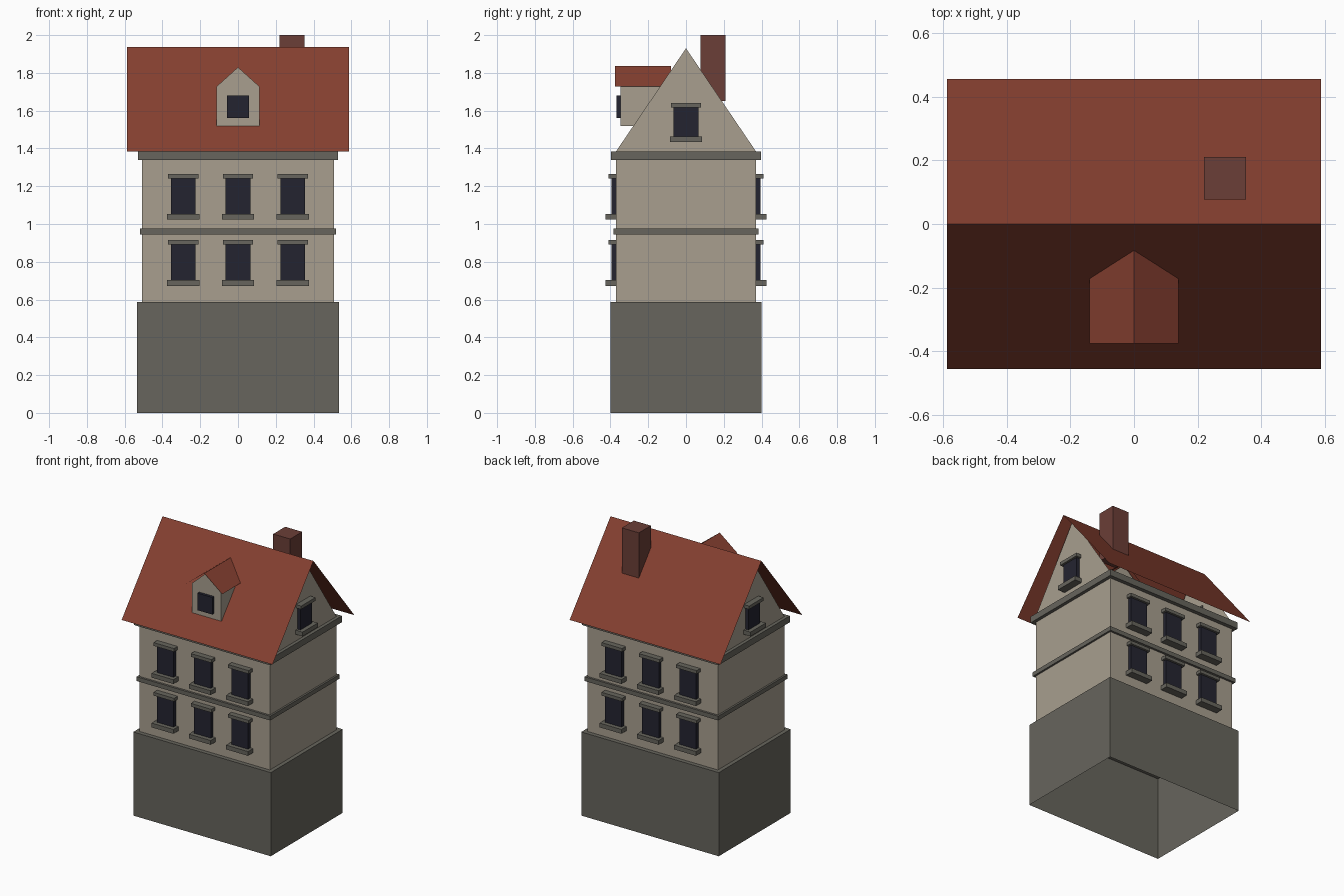
import bpy
from mathutils import Matrix

cube = bpy.data.objects.get("Cube")
if cube:
    bpy.data.objects.remove(cube, do_unlink=True)


def material(name, hex_code):
    srgb = [int(hex_code[i:i + 2], 16) / 255 for i in (0, 2, 4)]
    color = [c / 12.92 if c < 0.04 else ((c + 0.055) / 1.055) ** 2.4 for c in srgb] + [1]
    mat = bpy.data.materials.new(name)
    mat.use_nodes = True
    mat.diffuse_color = color
    mat.node_tree.nodes["Principled BSDF"].inputs["Base Color"].default_value = color
    return mat


PLASTER = material("beige plaster", "a89f8f")
STONE = material("grey stone", "67655d")
TILE = material("red roof tile", "853f30")
BRICK = material("dark chimney brick", "6b3e37")
GLASS = material("dark window glass", "242430")


def mesh(name, verts, faces, mat):
    data = bpy.data.meshes.new(name)
    data.from_pydata(verts, [], faces)
    data.materials.append(mat)
    obj = bpy.data.objects.new(name, data)
    bpy.context.collection.objects.link(obj)
    return obj


def box(name, x, y, z, mat, open_bottom=False):
    """Box from (min, max) ranges."""
    verts = [(i, j, k) for k in z for j in y for i in x]
    faces = [(4, 5, 7, 6), (0, 1, 5, 4), (1, 3, 7, 5), (3, 2, 6, 7), (2, 0, 4, 6)]
    if not open_bottom:
        faces.append((0, 2, 3, 1))
    return mesh(name, verts, faces, mat)


def slab(name, half_x, half_y, z, mat, **options):
    return box(name, (-half_x, half_x), (-half_y, half_y), z, mat, **options)


def window(name, z, height, place):
    """Glass, lintel and sill on a wall facing -y at y = 0, moved by a matrix."""
    top = z + height
    parts = [
        ("glass", 0.065, 0.025, (z, top), GLASS),
        ("lintel", 0.08, 0.04, (top - 0.003, top + 0.02), STONE),
        ("sill", 0.085, 0.055, (z - 0.027, z + 0.003), STONE),
    ]
    for part, half, depth, heights, mat in parts:
        obj = box(f"{name}_{part}", (-half, half), (-depth, 0.01), heights, mat)
        obj.data.transform(place)


# Storeys and mouldings
slab("stone_base", 0.535, 0.4, (0, 0.588), STONE, open_bottom=True)
slab("walls", 0.507, 0.37, (0.588, 1.36), PLASTER)
slab("floor_band", 0.52, 0.385, (0.945, 0.975), STONE)
slab("cornice", 0.53, 0.397, (1.34, 1.385), STONE)

# Front and back windows
for side, turn in (("front", 0), ("back", 3.14159265)):
    spin = Matrix.Rotation(turn, 4, "Z")
    for floor, z in (("lower", 0.7), ("upper", 1.05)):
        for column in (-1, 0, 1):
            place = spin @ Matrix.Translation((column * 0.29, -0.37, 0))
            window(f"{side}_{floor}_window_{column + 2}", z, 0.195, place)

# Gables with attic windows
for side, s in (("left", 1), ("right", -1)):
    x = s * 0.507
    mesh(f"{side}_gable", [(x, -s * 0.37, 1.385), (x, s * 0.37, 1.385), (x, 0, 1.93)],
         [(0, 1, 2)], PLASTER)
    spin = Matrix.Rotation(s * 1.57079633, 4, "Z")
    window(f"{side}_attic_window", 1.46, 0.16, spin @ Matrix.Translation((0, -0.507, 0)))

# Thin main roof, one sheet per slope
for side, s in (("front", -1), ("back", 1)):
    mesh(f"{side}_roof", [(s * 0.587, s * 0.455, 1.383), (-s * 0.587, s * 0.455, 1.383),
                          (-s * 0.587, 0, 1.938), (s * 0.587, 0, 1.938)],
         [(0, 1, 2, 3)], TILE)

# Dormer body, roof and window
profile = [(-0.113, 1.52), (0.113, 1.52), (0.113, 1.728), (0, 1.83), (-0.113, 1.728)]
n = len(profile)
mesh("dormer_walls", [(x, y, z) for y in (-0.348, -0.1) for x, z in profile],
     [tuple(range(n)), tuple(reversed(range(n, 2 * n)))]
     + [(i, i + n, (i + 1) % n + n, (i + 1) % n) for i in range(n)], PLASTER)
for side, s in (("left", 1), ("right", -1)):
    front, back = (-0.375, -0.08) if s > 0 else (-0.08, -0.375)
    mesh(f"dormer_{side}_roof", [(s * 0.14, front, 1.728), (s * 0.14, back, 1.728),
                                 (0, back, 1.837), (0, front, 1.837)],
         [(0, 1, 2, 3)], TILE)
box("dormer_window", (-0.058, 0.058), (-0.368, -0.34), (1.56, 1.68), GLASS)

# Chimney
box("chimney", (0.22, 0.352), (0.077, 0.21), (1.65, 2), BRICK)
